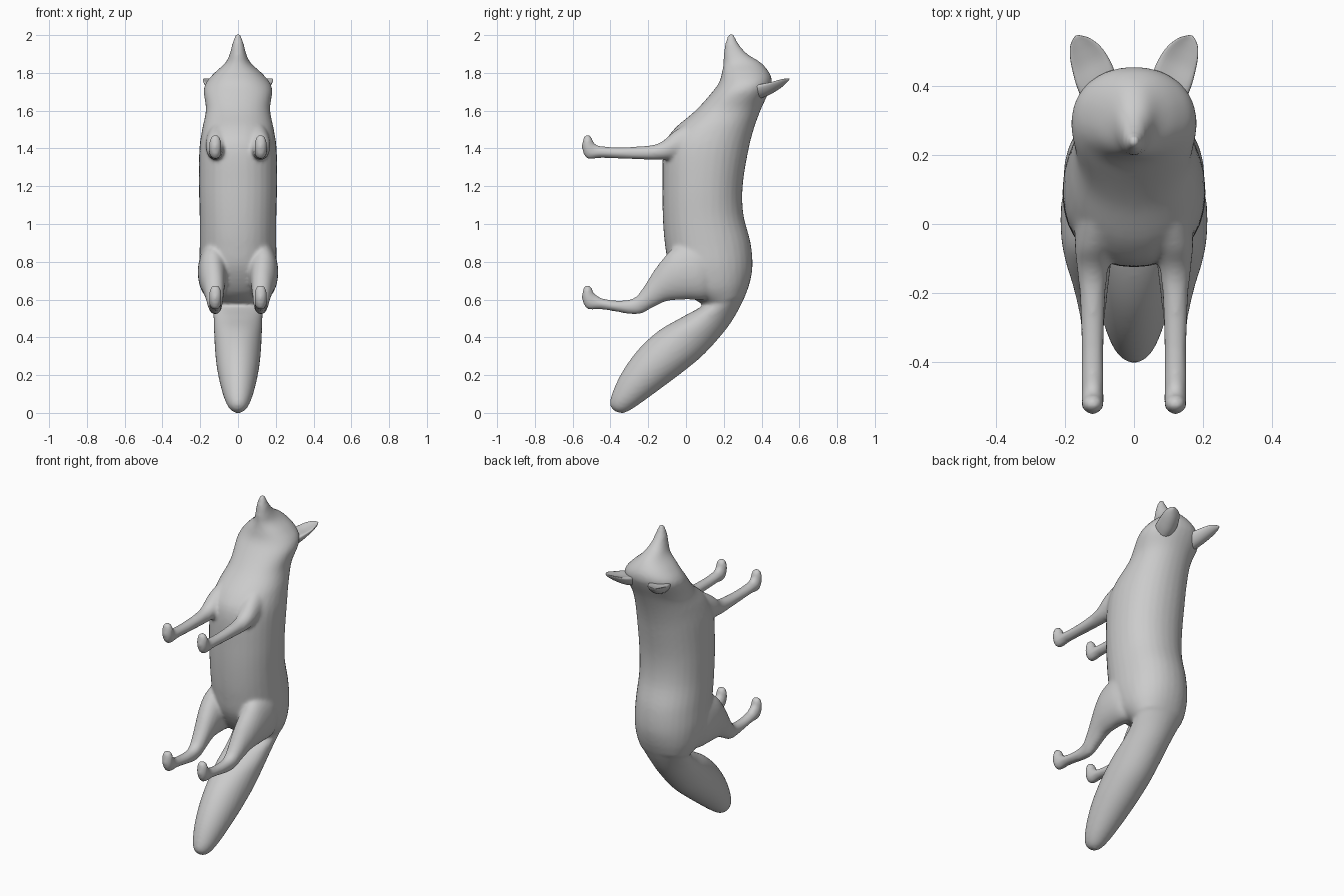
import bpy, bmesh, math
from mathutils import Vector

old = bpy.data.objects.get("Cube")
if old:
    bpy.data.objects.remove(old, do_unlink=True)

# One plain grey for the whole animal
grey = bpy.data.materials.new("plain grey")
grey.use_nodes = True
grey.diffuse_color = (0.6, 0.6, 0.6, 1)
bsdf = grey.node_tree.nodes["Principled BSDF"]
bsdf.inputs["Base Color"].default_value = (0.6, 0.6, 0.6, 1)
bsdf.inputs["Roughness"].default_value = 0.7


def refine(rows, steps=5):
    """Smoothly interpolate section rows (Catmull-Rom)."""
    out = []
    for i in range(len(rows) - 1):
        a, b = rows[max(i - 1, 0)], rows[i]
        c, d = rows[i + 1], rows[min(i + 2, len(rows) - 1)]
        for s in range(steps):
            t = s / steps
            out.append([0.5 * (2 * q + (r - p) * t + (2 * p - 5 * q + 4 * r - w) * t * t
                               + (3 * q - p - 3 * r + w) * t ** 3)
                        for p, q, r, w in zip(a, b, c, d)])
    return out + [list(rows[-1])]


def loft(bm, rows, side=1, power=2.0, tilt=0.0, cup=0.0, n=32):
    """Loft oval sections: (x centre, half width, y1, z1, y2, z2)."""
    rings = []
    for x, hw, y1, z1, y2, z2 in refine(rows):
        mid = Vector((x, (y1 + y2) / 2, (z1 + z2) / 2))
        v = Vector((0, (y2 - y1) / 2, (z2 - z1) / 2))
        u = Vector((hw, -hw * tilt, 0))
        ring = []
        for k in range(n):
            a = 2 * math.pi * k / n
            c, s = math.cos(a), math.sin(a)
            c2 = math.copysign(abs(c) ** (2 / power), c)
            s2 = math.copysign(abs(s) ** (2 / power), s)
            p = mid + u * c2 + v * s2 + Vector((0, 0, cup * hw * (c * c - 0.5)))
            ring.append(bm.verts.new((p.x * side, p.y, p.z)))
        rings.append(ring)
    faces = [bm.faces.new(rings[0]), bm.faces.new(rings[-1])]
    for r, q in zip(rings, rings[1:]):
        for k in range(n):
            j = (k + 1) % n
            faces.append(bm.faces.new((r[k], r[j], q[j], q[k])))
    bmesh.ops.recalc_face_normals(bm, faces=faces)


def finish(bm, name):
    mesh = bpy.data.meshes.new(name)
    bm.to_mesh(mesh)
    bm.free()
    mesh.materials.append(grey)
    mesh.shade_smooth()
    obj = bpy.data.objects.new(name, mesh)
    bpy.context.collection.objects.link(obj)
    return obj


# Head, neck and trunk, from the nose downwards
trunk = [
    (0, .012, .226, 2.008, .252, 2.008),
    (0, .030, .208, 1.955, .277, 1.955),
    (0, .044, .200, 1.90, .325, 1.90),
    (0, .068, .198, 1.85, .395, 1.855),
    (0, .125, .190, 1.80, .442, 1.80),
    (0, .168, .175, 1.75, .455, 1.75),
    (0, .182, .140, 1.70, .440, 1.70),
    (0, .170, .050, 1.60, .398, 1.61),
    (0, .190, -.065, 1.50, .358, 1.50),
    (0, .205, -.118, 1.40, .328, 1.38),
    (0, .207, -.125, 1.20, .300, 1.20),
    (0, .203, -.122, 1.02, .304, 1.05),
    (0, .203, -.110, .88, .342, .90),
    (0, .203, -.085, .76, .352, .78),
    (0, .185, -.010, .64, .338, .69),
    (0, .150, .090, .575, .312, .615),
]
# Brush-shaped tail, bending forward
tail = [
    (0, .160, .110, .66, .335, .70),
    (0, .145, .100, .58, .312, .617),
    (0, .130, -.015, .51, .255, .505),
    (0, .127, -.130, .445, .190, .415),
    (0, .122, -.225, .365, .090, .305),
    (0, .113, -.300, .275, -.015, .218),
    (0, .095, -.358, .18, -.135, .128),
    (0, .070, -.397, .085, -.235, .055),
    (0, .045, -.400, .035, -.300, .012),
    (0, .018, -.375, .006, -.335, -.002),
]


def paw(dz):
    return [(.12, .032, -.522, 1.345 + dz, -.470, 1.418 + dz),
            (.12, .032, -.550, 1.395 + dz, -.488, 1.430 + dz),
            (.12, .029, -.545, 1.450 + dz, -.496, 1.452 + dz),
            (.12, .016, -.533, 1.470 + dz, -.508, 1.470 + dz)]


fore_leg = [
    (.10, .070, .05, 1.335, .00, 1.53),
    (.115, .056, -.06, 1.342, -.07, 1.485),
    (.12, .046, -.12, 1.340, -.13, 1.435),
    (.12, .038, -.20, 1.340, -.20, 1.415),
    (.12, .032, -.35, 1.346, -.35, 1.407),
    (.12, .032, -.45, 1.350, -.45, 1.412),
] + paw(0)
hind_leg = [
    (.115, .080, .15, .63, .10, .96),
    (.125, .086, .10, .60, .01, .91),
    (.133, .078, .00, .60, -.07, .87),
    (.132, .066, -.10, .592, -.118, .82),
    (.126, .053, -.175, .558, -.168, .755),
    (.122, .042, -.24, .525, -.225, .665),
    (.12, .034, -.30, .523, -.275, .608),
    (.12, .032, -.37, .536, -.36, .595),
    (.12, .031, -.45, .548, -.45, .608),
] + paw(-.795)

# Fuse trunk, tail and legs into one soft skin
bm = bmesh.new()
loft(bm, trunk, power=2.15)
loft(bm, tail)
for side in (1, -1):
    loft(bm, fore_leg, side)
    loft(bm, hind_leg, side)
body = finish(bm, "body_legs_and_tail")
remesh = body.modifiers.new("fuse", 'REMESH')
remesh.mode = 'VOXEL'
remesh.voxel_size = 0.01
remesh.use_smooth_shade = True
soften = body.modifiers.new("soften", 'SMOOTH')
soften.factor = 0.5
soften.iterations = 8

# Cupped, leaf-shaped ears
ear = [
    (.095, .050, .375, 1.67, .365, 1.74),
    (.112, .054, .428, 1.69, .418, 1.75),
    (.128, .050, .470, 1.712, .462, 1.755),
    (.143, .042, .502, 1.732, .497, 1.763),
    (.157, .028, .527, 1.750, .525, 1.770),
    (.165, .012, .541, 1.760, .540, 1.772),
    (.167, .003, .546, 1.765, .546, 1.770),
]
for side, label in ((1, "left"), (-1, "right")):
    bm = bmesh.new()
    loft(bm, ear, side, tilt=0.45, cup=0.45, n=24)
    finish(bm, label + "_ear")
